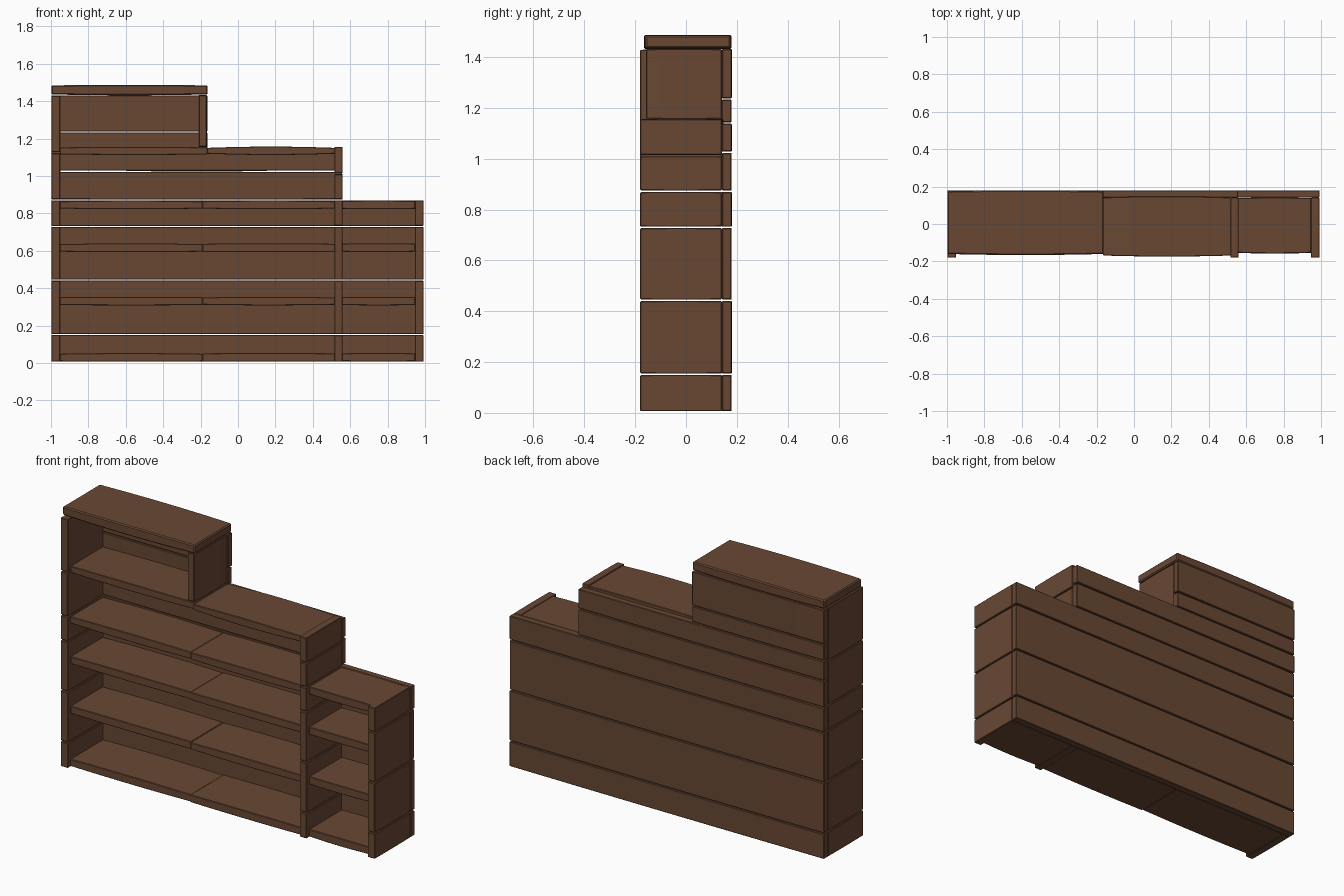
import bpy, bmesh, random
from mathutils import Vector

if "Cube" in bpy.data.objects:
    bpy.data.objects.remove(bpy.data.objects["Cube"])

random.seed(4)
wood = bpy.data.materials.new("brown_wood")
wood.diffuse_color = (0.14, 0.064, 0.034, 1)
wood.use_nodes = True
wood.node_tree.nodes["Principled BSDF"].inputs["Base Color"].default_value = wood.diffuse_color


def board(name, x, y, z, axis=0, bow=0.003, chamfer=0.003):
    """Rough-cut board between limits, with its edges gently bowed along one axis."""
    lo = Vector((x[0], y[0], z[0]))
    hi = Vector((x[1], y[1], z[1]))
    mid, size = (lo + hi) / 2, hi - lo
    bm = bmesh.new()
    bmesh.ops.create_cube(bm, size=1)
    for v in bm.verts:
        v.co = Vector([v.co[i] * size[i] for i in range(3)])
    bmesh.ops.bevel(bm, geom=bm.edges[:], offset=chamfer, segments=1, affect='EDGES')
    normal = Vector([float(i == axis) for i in range(3)])
    for t in (-0.3, -0.1, 0.1, 0.3):
        bmesh.ops.bisect_plane(bm, geom=bm.verts[:] + bm.edges[:] + bm.faces[:],
                               plane_co=normal * t * size[axis], plane_no=normal)
    # taper the ends and middle slightly for a hand-hewn outline
    wobble = [random.uniform(0.3, 1.0) * bow for _ in range(4)]
    for v in bm.verts:
        t = 2 * v.co[axis] / size[axis]
        for i in range(3):
            if i != axis:
                s = 1 if v.co[i] > 0 else -1
                v.co[i] -= s * wobble[i if s > 0 else (i + 2) % 4] * t * t
    me = bpy.data.meshes.new(name)
    bm.to_mesh(me)
    bm.free()
    me.materials.append(wood)
    ob = bpy.data.objects.new(name, me)
    ob.location = mid
    bpy.context.collection.objects.link(ob)
    return ob


def stack(name, x, y, cuts, axis, seam=0.005):
    """Stack of planks between successive heights, with narrow seams."""
    for i, (a, b) in enumerate(zip(cuts, cuts[1:])):
        board(f"{name}_{i + 1}", x, y, (a + seam / 2, b - seam / 2), axis, bow=0.0015)


FRONT, INSET, BACK, REAR = -0.18, -0.157, 0.141, 0.18

# upright side panels, made of stacked planks
side_cuts = [0.004, 0.152, 0.443, 0.73, 0.872]
stack("left_side_plank", (-0.998, -0.95), (FRONT, BACK), side_cuts + [1.125, 1.432], 1)
stack("divider_plank", (0.515, 0.56), (FRONT, BACK), side_cuts + [1.012, 1.158], 1)
stack("right_side_plank", (0.945, 0.992), (FRONT, BACK), side_cuts, 1)
board("tower_right_side", (-0.21, -0.165), (INSET, BACK), (1.155, 1.432), 1)

# back boards, shorter in each step
stack("back_plank_lower", (-0.998, 0.992), (BACK, REAR), side_cuts, 0)
stack("back_plank_middle", (-0.998, 0.557), (BACK, REAR), [0.872, 1.025, 1.14], 0)
stack("back_plank_upper", (-0.998, -0.163), (BACK, REAR), [1.14, 1.235, 1.434], 0)

# shelves: two boards in the wide bay and one in the narrow bay
for i, z in enumerate((0.007, 0.308, 0.593, 0.822)):
    zz = (z, z + 0.046)
    board(f"left_shelf_{i + 1}", (-0.953, -0.189), (INSET, BACK), zz, bow=0.004)
    board(f"centre_shelf_{i + 1}", (-0.19, 0.518), (INSET - 0.005, BACK), zz, bow=0.004)
    board(f"right_shelf_{i + 1}", (0.557, 0.948), (INSET, BACK), zz, bow=0.004)

# bottom of the tower and top of the middle step
board("tower_shelf", (-0.953, -0.163), (INSET, BACK), (1.112, 1.155), bow=0.004)
board("middle_top", (-0.165, 0.518), (-0.174, 0.148), (1.112, 1.157), bow=0.008)

# tower lid
board("tower_top", (-0.998, -0.162), (-0.166, REAR), (1.431, 1.487), bow=0.006, chamfer=0.006)
